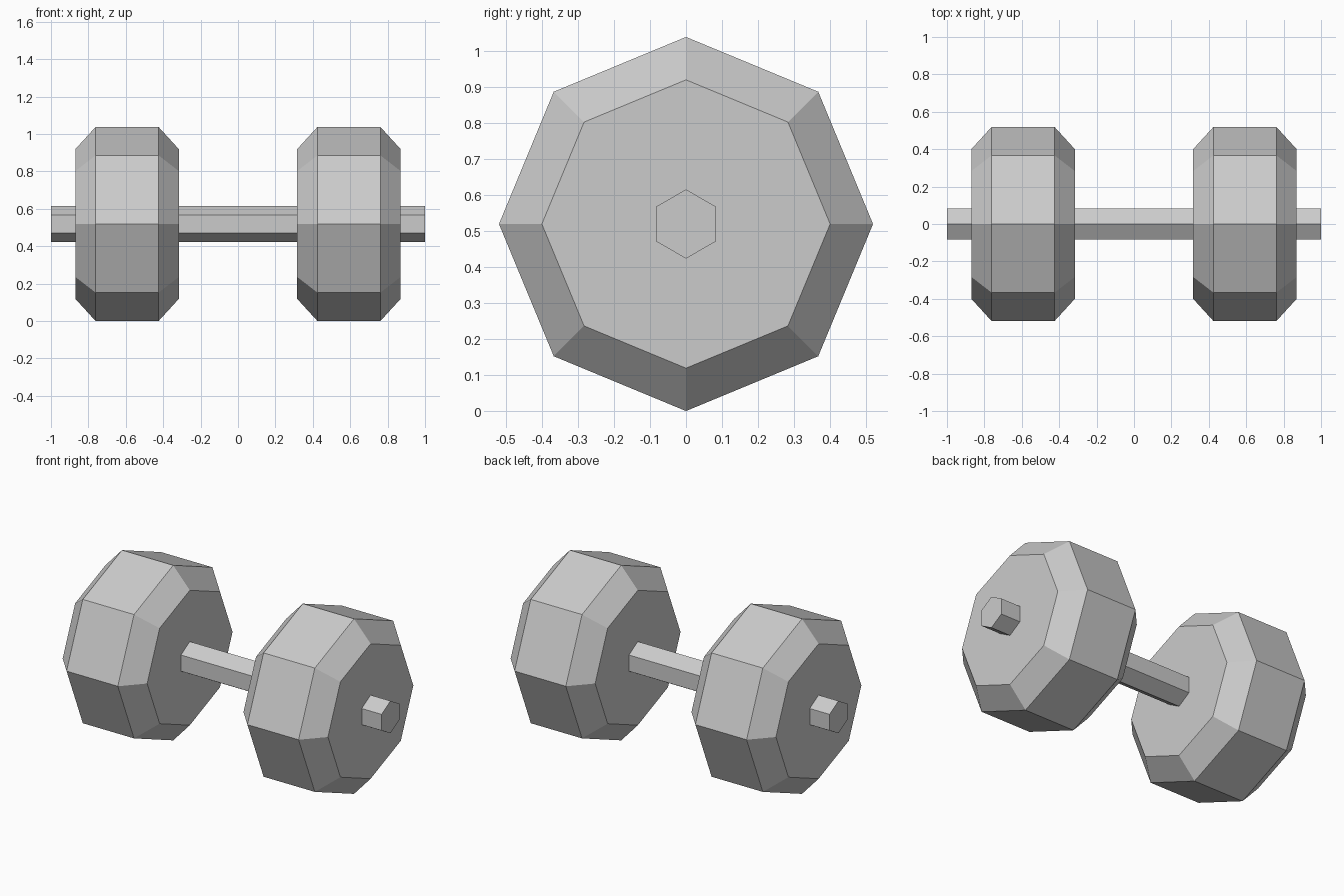
import bpy
import bmesh
from math import cos, sin, tau

AXIS_Z = 0.519

if "Cube" in bpy.data.objects:
    bpy.data.objects.remove(bpy.data.objects["Cube"], do_unlink=True)

# Single flat colour
grey = bpy.data.materials.new("light grey metal")
grey.use_nodes = True
colour = (0.6, 0.6, 0.6, 1)
grey.diffuse_color = colour
grey.node_tree.nodes["Principled BSDF"].inputs["Base Color"].default_value = colour


def faceted_bar(name, profile, sides):
    """Closed solid along x from (x, radius) pairs, with a corner pointing up."""
    bm = bmesh.new()
    rings = []
    for x, radius in profile:
        angles = [tau * i / sides for i in range(sides)]
        rings.append([bm.verts.new((x, radius * sin(a), radius * cos(a))) for a in angles])
    for a, b in zip(rings, rings[1:]):
        for i in range(sides):
            j = (i + 1) % sides
            bm.faces.new((a[i], a[j], b[j], b[i]))
    bm.faces.new(rings[0])
    bm.faces.new(rings[-1])
    bmesh.ops.recalc_face_normals(bm, faces=bm.faces)
    mesh = bpy.data.meshes.new(name)
    bm.to_mesh(mesh)
    bm.free()
    mesh.materials.append(grey)
    obj = bpy.data.objects.new(name, mesh)
    obj.location.z = AXIS_Z
    bpy.context.collection.objects.link(obj)
    return obj


# Hexagonal handle running through both weights
faceted_bar("handle", [(-1, 0.096), (1, 0.096)], 6)

# Octagonal weights with chamfered rims
weight_profile = [(-0.277, 0.4), (-0.168, 0.519), (0.168, 0.519), (0.277, 0.4)]
for side, x in (("left", 0.593), ("right", -0.593)):
    weight = faceted_bar(side + "_weight", weight_profile, 8)
    weight.location.x = x
